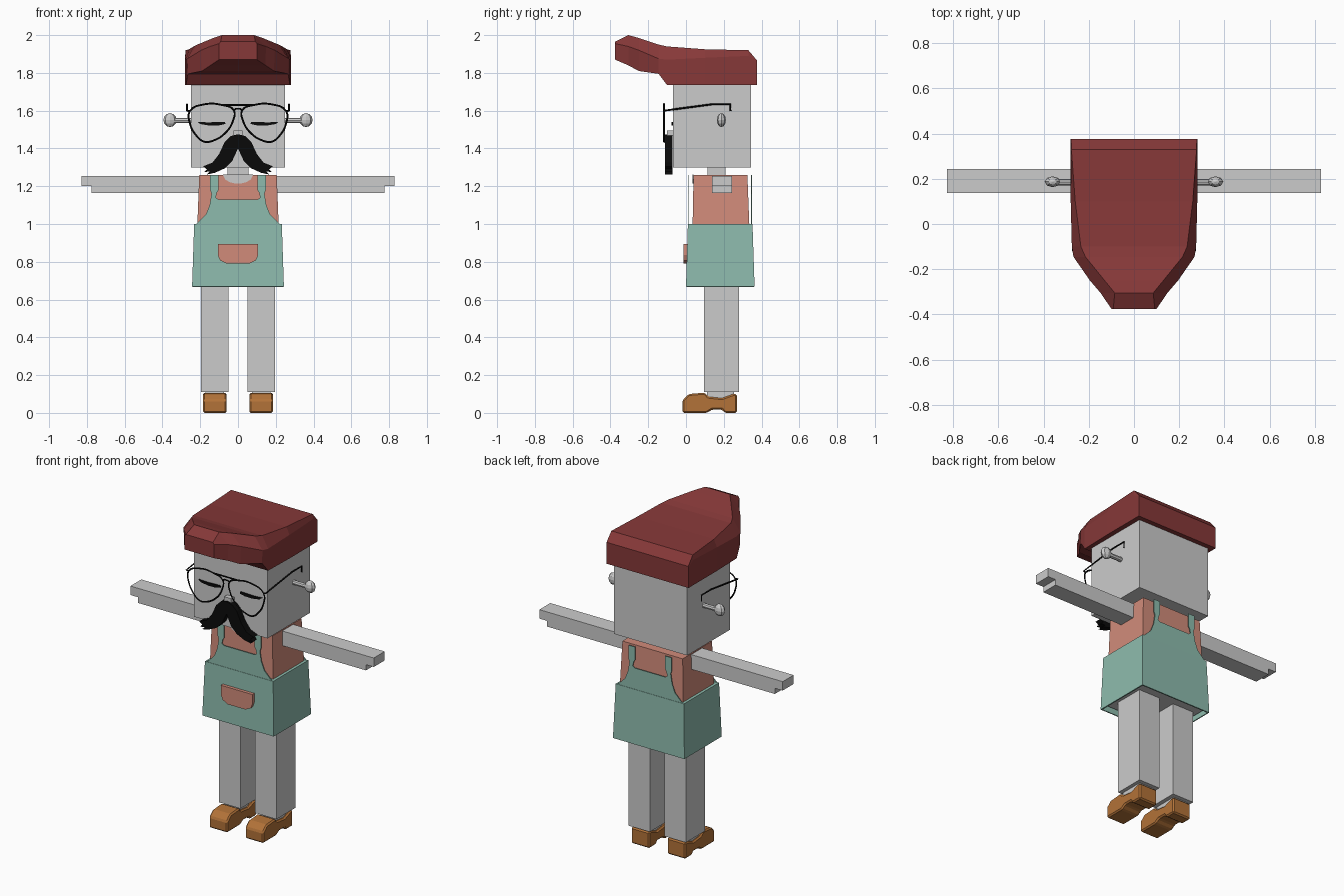
import bpy, bmesh
from math import pi
from mathutils import Matrix

cube = bpy.data.objects.get("Cube")
if cube:
    bpy.data.objects.remove(cube, do_unlink=True)


def material(name, r, g, b):
    m = bpy.data.materials.new(name)
    m.use_nodes = True
    m.diffuse_color = (r, g, b, 1)
    m.node_tree.nodes["Principled BSDF"].inputs["Base Color"].default_value = (r, g, b, 1)
    return m


GREY = material("light grey", .6, .6, .6)
SALMON = material("salmon", .64, .26, .195)
TEAL = material("soft teal", .27, .5, .42)
RED = material("dark red", .24, .04, .04)
BROWN = material("shoe brown", .45, .17, .04)
BLACK = material("black", .003, .003, .003)


def finish(name, bm, *mats):
    bmesh.ops.recalc_face_normals(bm, faces=bm.faces)
    mesh = bpy.data.meshes.new(name)
    bm.to_mesh(mesh)
    bm.free()
    for m in mats:
        mesh.materials.append(m)
    ob = bpy.data.objects.new(name, mesh)
    bpy.context.collection.objects.link(ob)
    return ob


def loft(name, rings, *mats):
    """Skin a list of equal rings of points and cap both ends."""
    bm = bmesh.new()
    rows = [[bm.verts.new(p) for p in ring] for ring in rings]
    for a, b in zip(rows, rows[1:]):
        for i in range(len(a)):
            j = (i + 1) % len(a)
            bm.faces.new((a[i], a[j], b[j], b[i]))
    bm.faces.new(rows[0])
    bm.faces.new(rows[-1])
    return finish(name, bm, *mats)


def rect(x, y0, y1, z):
    return [(-x, y0, z), (x, y0, z), (x, y1, z), (-x, y1, z)]


def box(name, x0, x1, y0, y1, z0, z1, mat):
    ring = [(x0, y0), (x1, y0), (x1, y1), (x0, y1)]
    return loft(name, [[(x, y, z) for x, y in ring] for z in (z0, z1)], mat)


def plate(name, outline, y0, y1, mat):
    """Extrude an outline of x, z points along y."""
    return loft(name, [[(x, y, z) for x, z in outline] for y in (y0, y1)], mat)


def slab(name, outline, x0, x1, mat):
    """Extrude an outline of y, z points along x."""
    return loft(name, [[(x, y, z) for y, z in outline] for x in (x0, x1)], mat)


def mirrored(points):
    return points + [(-x, z) for x, z in reversed(points)]


def wire(name, points, radius, closed=False):
    cu = bpy.data.curves.new(name, 'CURVE')
    cu.dimensions = '3D'
    cu.bevel_depth = radius
    cu.bevel_resolution = 0
    cu.resolution_u = 4
    sp = cu.splines.new('BEZIER' if closed else 'POLY')
    pts = sp.bezier_points if closed else sp.points
    pts.add(len(points) - 1)
    for p, co in zip(pts, points):
        if closed:
            p.co = co
            p.handle_left_type = p.handle_right_type = 'AUTO'
        else:
            p.co = (*co, 1)
    sp.use_cyclic_u = closed
    cu.materials.append(BLACK)
    cu.use_fill_caps = True
    ob = bpy.data.objects.new(name, cu)
    bpy.context.collection.objects.link(ob)
    bpy.ops.object.select_all(action='DESELECT')
    ob.select_set(True)
    bpy.context.view_layer.objects.active = ob
    bpy.ops.object.convert(target='MESH')


# Head, neck and nose
box("head", -.25, .25, -.07, .345, 1.30, 1.735, GREY)
box("neck", -.055, .055, .115, .21, 1.2, 1.31, GREY)
box("nose", -.024, .024, -.1, -.065, 1.465, 1.495, GREY)

# Hat: cross-sections from back to the raised front peak
# (y, bottom width, bottom z, side width, side z, top width, top z)
hat_sections = [
    (.375, .28, 1.735, .28, 1.86, .278, 1.867),
    (.33, .28, 1.735, .28, 1.89, .277, 1.92),
    (.1, .28, 1.735, .28, 1.88, .26, 1.925),
    (-.1, .275, 1.735, .275, 1.87, .235, 1.94),
    (-.145, .265, 1.795, .268, 1.875, .215, 1.95),
    (-.25, .19, 1.81, .195, 1.92, .13, 1.985),
    (-.305, .145, 1.84, .148, 1.94, .085, 2.0),
    (-.375, .1, 1.87, .1, 1.955, .092, 1.965),
]
loft("hat", [[(x, y, z) for x, z in mirrored([(wb, zb), (ws, zs), (wt, zt)])]
             for y, wb, zb, ws, zs, wt, zt in hat_sections], RED)

# Torso with a grey underside, and the neckline
torso = loft("shirt_torso", [rect(.225, .025, .345, .69), rect(.215, .035, .335, 1.0),
                             rect(.205, .04, .325, 1.26)], SALMON, GREY)
for f in torso.data.polygons:
    if f.normal.z < -.9:
        f.material_index = 1
plate("neckline", mirrored([(.08, 1.261), (.068, 1.235), (.04, 1.22), (.012, 1.214)]),
      .034, .041, GREY)

# Apron skirt, open underneath
bm = bmesh.new()
low = [bm.verts.new(p) for p in rect(.243, 0, .363, .668)]
high = [bm.verts.new(p) for p in rect(.232, .01, .352, 1.0)]
for i in range(4):
    j = (i + 1) % 4
    bm.faces.new((low[i], low[j], high[j], high[i]))
bm.faces.new(high)
skirt = finish("apron_skirt", bm, TEAL)
solid = skirt.modifiers.new("cloth", 'SOLIDIFY')
solid.thickness = .01

# Bib with shoulder straps, front and back
bib = mirrored([(.225, .998), (.21, 1.01), (.17, 1.05), (.15, 1.1), (.14, 1.16), (.147, 1.18),
                (.147, 1.26), (.103, 1.26), (.103, 1.18), (.112, 1.165), (.118, 1.14),
                (.105, 1.13)])
plate("front_bib", bib, .012, .017, TEAL)
plate("back_bib", bib, .345, .35, TEAL)
pocket = mirrored([(.107, .895), (.107, .835), (.095, .808), (.06, .79)])
plate("apron_pocket", pocket, -.013, .008, SALMON)

# Face details
moustache = [(0, 1.475), (.04, 1.465), (.07, 1.435), (.1, 1.37), (.135, 1.325), (.185, 1.305),
             (.165, 1.29), (.178, 1.275), (.15, 1.278), (.165, 1.262), (.12, 1.272),
             (.07, 1.295), (.03, 1.335), (0, 1.4)]
lens = [(.255, 1.597), (.175, 1.634), (.085, 1.63), (.022, 1.602), (.027, 1.545), (.064, 1.485),
        (.135, 1.44), (.18, 1.436), (.222, 1.47), (.254, 1.53)]
eye = [(.215, 1.541), (.16, 1.538), (.07, 1.541), (.066, 1.53), (.1, 1.522), (.15, 1.521),
       (.2, 1.529)]
shoe = [(-.018, 0), (-.018, .068), (.015, .1), (.1, .107), (.118, .086), (.19, .078),
        (.25, .1), (.27, .1), (.27, 0), (.205, 0), (.19, .018), (.14, .018), (.11, 0)]
arm = [(.19, 1.165), (.775, 1.165), (.775, 1.2), (.828, 1.2), (.828, 1.255), (.19, 1.255)]

# Paired parts
for side, s in (("left", 1), ("right", -1)):
    plate(side + "_moustache", [(s * x, z) for x, z in moustache], -.112, -.071, BLACK)
    plate(side + "_closed_eye", [(s * x, z) for x, z in eye], -.077, -.069, BLACK)
    wire(side + "_lens_rim", [(s * x, -.116, z) for x, z in lens], .005, True)
    wire(side + "_temple", [(s * .255, -.116, 1.597), (s * .27, -.116, 1.6),
                            (s * .27, .14, 1.634), (s * .27, .235, 1.634),
                            (s * .27, .235, 1.597)], .005)

    # Ear: stalk with a faceted knob
    bm = bmesh.new()
    bmesh.ops.create_cone(bm, cap_ends=True, segments=8, radius1=.014, radius2=.014, depth=.1,
                          matrix=Matrix.Translation((s * .29, .185, 1.548))
                          @ Matrix.Rotation(pi / 2, 4, 'Y'))
    bmesh.ops.create_uvsphere(bm, u_segments=8, v_segments=6, radius=1,
                              matrix=Matrix.Translation((s * .36, .187, 1.55))
                              @ Matrix.Diagonal((.035, .024, .037, 1)))
    finish(side + "_ear", bm, GREY)

    # Limbs
    plate(side + "_arm", [(s * x, z) for x, z in arm], .137, .243, GREY)
    box(side + "_leg", s * .05, s * .195, .095, .28, .11, .72, GREY)
    box(side + "_foot", s * .075, s * .172, .11, .255, .05, .112, GREY)
    ob = slab(side + "_shoe", shoe, s * .06, s * .185, BROWN)
    bev = ob.modifiers.new("rounding", 'BEVEL')
    bev.width = .008
    bev.segments = 1

# Glasses bridges
wire("brow_bar", [(-.09, -.116, 1.63), (.09, -.116, 1.63)], .005)
wire("nose_bridge", [(-.024, -.116, 1.6), (-.012, -.116, 1.61), (.012, -.116, 1.61),
                     (.024, -.116, 1.6)], .005)
